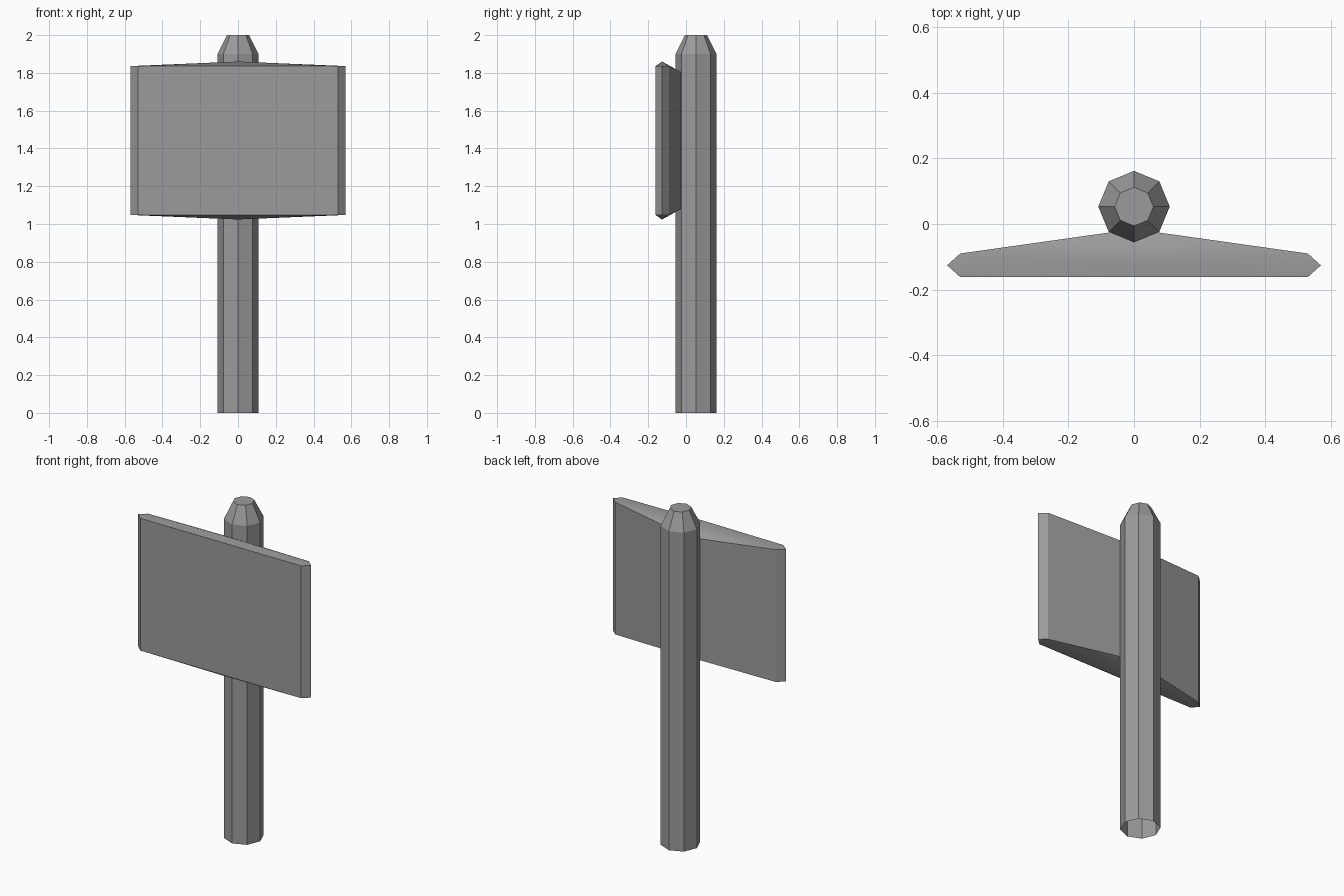
import bpy, bmesh, math

if "Cube" in bpy.data.objects:
    bpy.data.objects.remove(bpy.data.objects["Cube"])

# Dark grey for both parts
grey = bpy.data.materials.new("dark_grey")
grey.diffuse_color = (0.33, 0.33, 0.33, 1)
grey.use_nodes = True
grey.node_tree.nodes["Principled BSDF"].inputs["Base Color"].default_value = grey.diffuse_color


def finish(bm, name):
    bmesh.ops.recalc_face_normals(bm, faces=bm.faces)
    mesh = bpy.data.meshes.new(name)
    bm.to_mesh(mesh)
    bm.free()
    mesh.materials.append(grey)
    ob = bpy.data.objects.new(name, mesh)
    bpy.context.collection.objects.link(ob)
    return ob


def bridge(bm, a, b):
    n = len(a)
    for i in range(n):
        j = (i + 1) % n
        bm.faces.new((a[i], a[j], b[j], b[i]))


# Octagonal post with a chamfered tip, open underneath
bm = bmesh.new()
rings = []
for radius, z in ((0.109, 0), (0.109, 1.9), (0.059, 2.0)):
    rings.append([bm.verts.new((radius * math.cos(i * math.pi / 4),
                                0.053 + radius * math.sin(i * math.pi / 4), z))
                  for i in range(8)])
for low, high in zip(rings, rings[1:]):
    bridge(bm, low, high)
bm.faces.new(rings[-1])
post = finish(bm, "post")
# open shell: make sure the sides face outward
if post.data.polygons[-1].normal.z < 0:
    post.data.flip_normals()

# Sign board: half outline as x, y and half height, mirrored in x and z
MID_Z = 1.442
half = [(0.53, -0.162, 0.394), (0.57, -0.126, 0.394),
        (0.53, -0.09, 0.394), (0.076, -0.026, 0.362)]
outline = half + [(-x, y, h) for x, y, h in reversed(half)]
bm = bmesh.new()
loops = []
for side in (-1, 1):
    loop = [bm.verts.new((x, y, MID_Z + side * h)) for x, y, h in outline]
    peak = bm.verts.new((0, -0.127, MID_Z + side * 0.418))
    # softly shaded fan closing the top or bottom
    for i in range(len(loop)):
        face = bm.faces.new((loop[i], loop[(i + 1) % len(loop)], peak))
        face.smooth = True
    loops.append(loop)
bridge(bm, *loops)
finish(bm, "sign_board")
